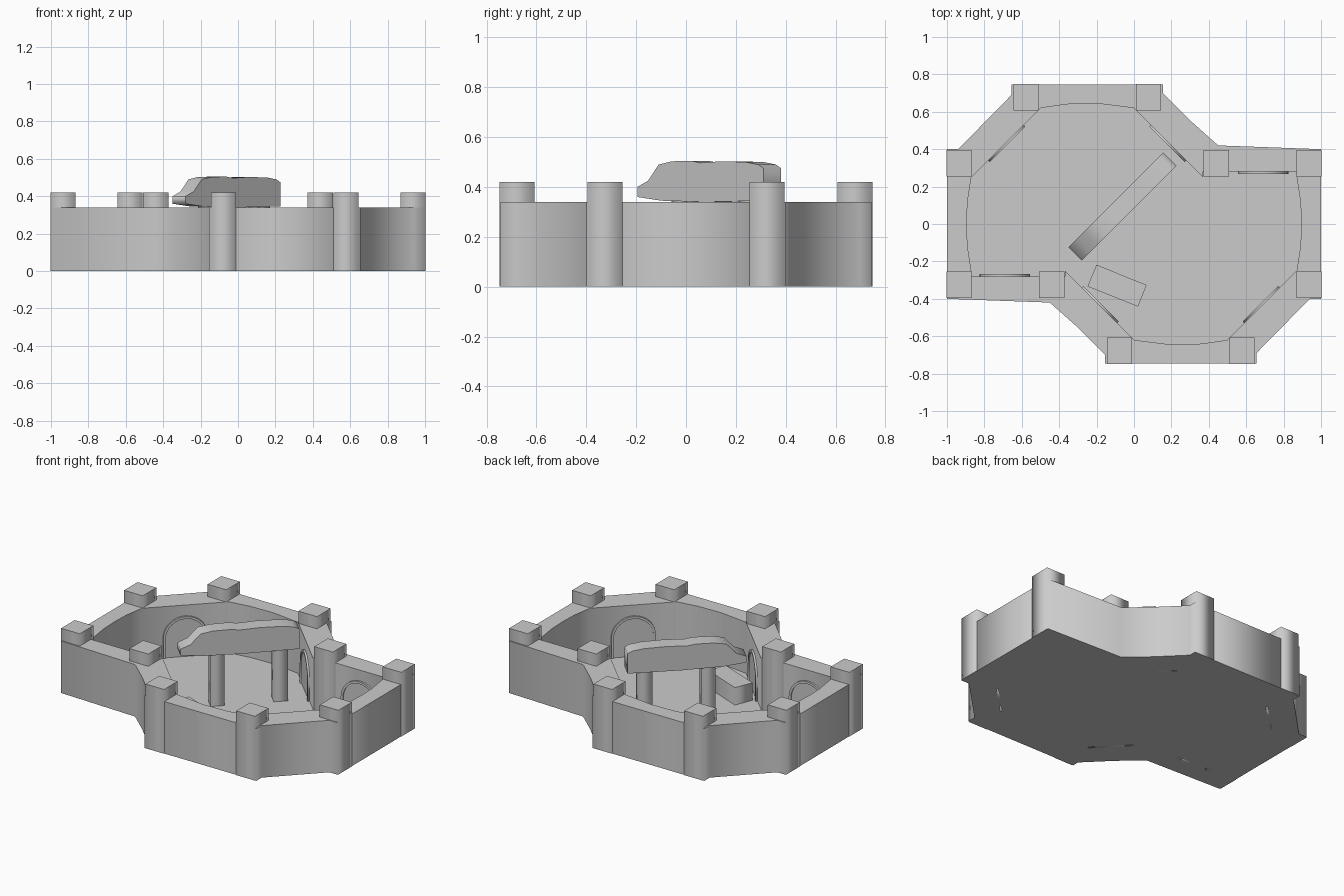
import bpy, math
from mathutils import Matrix, Vector

cube = bpy.data.objects.get("Cube")
if cube:
    bpy.data.objects.remove(cube, do_unlink=True)

stone = bpy.data.materials.new("stone_grey")
stone.use_nodes = True
stone.diffuse_color = (0.6, 0.6, 0.6, 1)
stone.node_tree.nodes["Principled BSDF"].inputs["Base Color"].default_value = (0.6, 0.6, 0.6, 1)


def prism(name, loops, depth, matrix=Matrix()):
    """Extrude flat outlines from 0 to depth along local z; inner loops are holes."""
    curve = bpy.data.curves.new(name, 'CURVE')
    curve.dimensions = '2D'
    curve.fill_mode = 'BOTH'
    curve.extrude = depth / 2
    for loop in loops:
        spline = curve.splines.new('POLY')
        spline.points.add(len(loop) - 1)
        for p, (x, y) in zip(spline.points, loop):
            p.co = (x, y, 0, 1)
        spline.use_cyclic_u = True
    temp = bpy.data.objects.new(name + "_outline", curve)
    bpy.context.collection.objects.link(temp)
    bpy.context.view_layer.update()
    graph = bpy.context.evaluated_depsgraph_get()
    mesh = bpy.data.meshes.new_from_object(temp.evaluated_get(graph))
    bpy.data.objects.remove(temp, do_unlink=True)
    mesh.transform(matrix @ Matrix.Translation((0, 0, depth / 2)))
    mesh.materials.clear()
    mesh.materials.append(stone)
    obj = bpy.data.objects.new(name, mesh)
    bpy.context.collection.objects.link(obj)
    return obj


def box(name, center, size, turn=0):
    w, d, h = size
    rect = [(-w / 2, -d / 2), (w / 2, -d / 2), (w / 2, d / 2), (-w / 2, d / 2)]
    place = Matrix.Translation(center) @ Matrix.Rotation(turn, 4, 'Z')
    return prism(name, [rect], h, place)


def half_turn(points):
    return points + [(-x, -y) for x, y in points]


# Courtyard wall ring and floor, both with half-turn symmetry
outer = half_turn([(-1, -.4), (-.45, -.42), (-.31, -.545), (-.155, -.7), (-.155, -.745),
                   (.655, -.745), (.655, -.69), (.94, -.4), (1, -.4)])
inner = half_turn([(-.895, 0), (-.89, -.12), (-.87, -.25), (-.87, -.28), (-.37, -.28),
                   (-.37, -.25), (0, -.62), (.2, -.645), (.36, -.64), (.5, -.62), (.87, -.25),
                   (.89, -.12)])
prism("courtyard_wall", [outer, inner], 0.34)
prism("floor", [outer], 0.006)

# Corner posts
for x, y in half_turn([(-.935, -.325), (-.44, -.325), (-.078, -.678), (.578, -.678), (.935, -.325)]):
    box("corner_post", (x, y, 0), (.135, .14, .42))

# Arched doors on the inner faces: a rim with a thinner panel inside
def arch(radius, spring):
    curve = [(radius * math.cos(a), spring + radius * math.sin(a))
             for a in (math.pi * i / 16 for i in range(17))]
    return [(radius, 0)] + curve + [(-radius, 0)]


doors = [((-.69, -.28), 0), ((-.185, -.435), 45), ((.685, -.435), 135)]
doors = [((s * x, s * y), turn + (0 if s > 0 else 180))
         for (x, y), turn in doors for s in (1, -1)]
for (x, y), angle in doors:
    inward = Vector((math.sin(math.radians(angle)), math.cos(math.radians(angle)), 0))
    side = Vector((inward.y, -inward.x, 0))
    frame = Matrix((side, (0, 0, 1), inward)).transposed().to_4x4()
    # Columns are the sideways, upward and inward axes of the door
    place = Matrix.Translation((x, y, 0)) @ frame
    if angle % 180 == 135:
        flip = Vector((-1, 1, 0)).normalized() * (1 if x > 0 else -1)
        along = Vector((flip.y, -flip.x, 0))
        place = Matrix.Translation((x, y, 0)) @ Matrix((along, (0, 0, 1), flip)).transposed().to_4x4()
    prism("door_rim", [arch(.135, .135), arch(.12, .135)], 0.012, place)
    prism("door_panel", [arch(.122, .135)], 0.004, place)

# Monument: shaped beam on two legs, set diagonally
diagonal = Vector((1, 1, 0)).normalized()
across = Vector((1, -1, 0)).normalized()
axes = Matrix((diagonal, (0, 0, 1), across)).transposed().to_4x4()
middle = Vector((-.0775, .0775, 0))
profile = [(-.336, .36), (-.336, .4), (-.275, .425), (-.215, .49), (-.14, .503), (-.03, .505),
           (.02, .497), (.14, .503), (.28, .5), (.35, .49), (.38, .475), (.38, .345),
           (.05, .34), (-.2, .345)]
prism("monument_beam", [profile], 0.1, Matrix.Translation(middle - across * .05) @ axes)
for s in (-.11, .27):
    box("monument_leg", middle + diagonal * s, (.085, .08, .36), math.radians(45))

# Fallen block and a thin curved strip on the floor beside it
box("stone_block", (-.09, -.33, 0), (.29, .125, .12), math.radians(-22))
arc = [math.radians(a) for a in range(-30, 80, 20)]
strip = [(r * math.cos(a), r * math.sin(a))
         for r, ring in ((.075, arc), (.068, arc[::-1])) for a in ring]
prism("floor_strip", [strip], 0.012, Matrix.Translation((.06, -.36, 0)))
